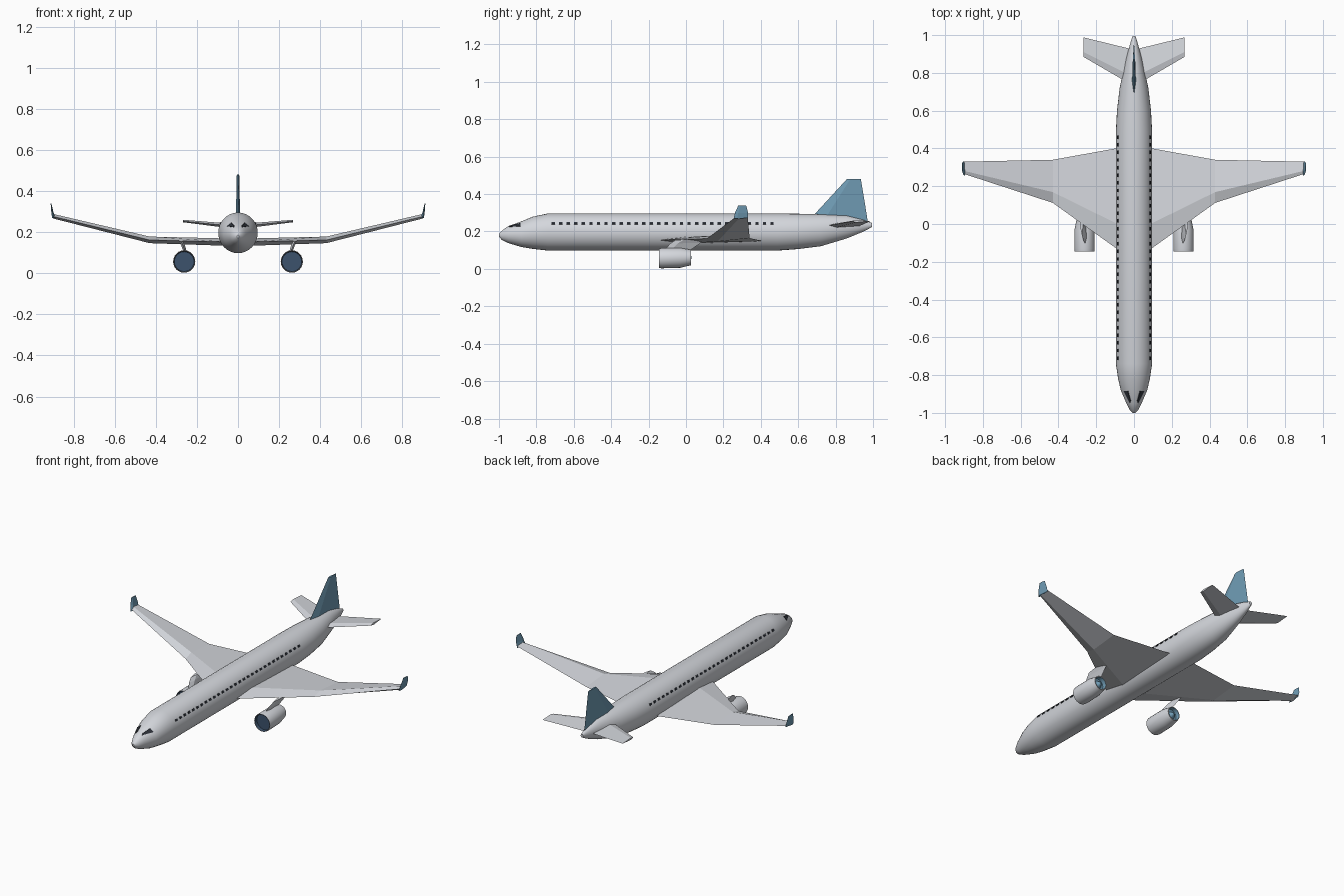
import bpy, bmesh, math
from mathutils import Vector

cube = bpy.data.objects.get("Cube")
if cube:
    bpy.data.objects.remove(cube, do_unlink=True)


def material(name, rgb):
    m = bpy.data.materials.new(name)
    m.use_nodes = True
    col = (*rgb, 1)
    m.diffuse_color = col
    bsdf = next(n for n in m.node_tree.nodes if n.type == 'BSDF_PRINCIPLED')
    bsdf.inputs["Base Color"].default_value = col
    bsdf.inputs["Roughness"].default_value = 0.6
    return m


grey = material("pale_grey", (0.66, 0.68, 0.72))
blue = material("tail_blue", (0.16, 0.33, 0.46))
navy = material("intake_navy", (0.045, 0.085, 0.15))
dark = material("window_dark", (0.025, 0.03, 0.04))


def build(name, bm, mats, mirror=False, smooth=False):
    bmesh.ops.recalc_face_normals(bm, faces=bm.faces)
    me = bpy.data.meshes.new(name)
    bm.to_mesh(me)
    bm.free()
    ob = bpy.data.objects.new(name, me)
    bpy.context.scene.collection.objects.link(ob)
    for m in mats:
        me.materials.append(m)
    if mirror:
        ob.modifiers.new("Mirror", 'MIRROR').use_clip = True
    if smooth:
        bpy.ops.object.select_all(action='DESELECT')
        ob.select_set(True)
        bpy.context.view_layer.objects.active = ob
        bpy.ops.object.shade_smooth_by_angle(angle=math.radians(25))
    return ob


def loft(bm, rings, slots=None, caps=True):
    """Skin a list of point rings; slots gives the material of each band."""
    vs = [[bm.verts.new(p) for p in r] for r in rings]
    n = len(vs[0])
    for k, (a, b) in enumerate(zip(vs, vs[1:])):
        for i in range(n):
            j = (i + 1) % n
            f = bm.faces.new((a[i], a[j], b[j], b[i]))
            f.material_index = slots[k] if slots else 0
    if caps:
        for k, ring in ((0, vs[0]), (-1, vs[-1])):
            bm.faces.new(ring).material_index = slots[k] if slots else 0
    return bm


def ellipse(x, y, z, rx, rz, n):
    return [(x + rx * math.cos(t), y, z + rz * math.sin(t))
            for t in (2 * math.pi * i / n for i in range(n))]


def foil(lead, trail, half, axis):
    """Four-sided wing section with its ridge near the leading edge."""
    a, b, up = Vector(lead), Vector(trail), Vector(axis) * half
    ridge = a.lerp(b, 0.25)
    return [a, ridge + up, b, ridge - up]


# Fuselage stations: y, bottom z, top z, half width
stations = [
    (-1.0, 0.172, 0.186, 0.006), (-0.985, 0.155, 0.204, 0.022),
    (-0.95, 0.138, 0.229, 0.040), (-0.88, 0.117, 0.254, 0.070),
    (-0.82, 0.107, 0.279, 0.084), (-0.74, 0.098, 0.296, 0.096),
    (0.49, 0.098, 0.296, 0.096), (0.6, 0.106, 0.295, 0.090),
    (0.72, 0.121, 0.292, 0.076), (0.86, 0.163, 0.285, 0.046),
    (0.95, 0.200, 0.262, 0.022), (0.995, 0.224, 0.245, 0.008)]
bm = bmesh.new()
loft(bm, [ellipse(0, y, (lo + hi) / 2, w, (hi - lo) / 2, 32)
          for y, lo, hi, w in stations])
build("fuselage", bm, [grey], smooth=True)


def skin(y, z, lift=0.003):
    """Point just outside the fuselage's left side at a given y and z."""
    for s, t in zip(stations, stations[1:]):
        if s[0] <= y <= t[0]:
            f = (y - s[0]) / (t[0] - s[0])
            _, lo, hi, w = (p + (q - p) * f for p, q in zip(s, t))
            r = (hi - lo) / 2
            h = min(1, abs(z - (lo + hi) / 2) / r)
            return (w * math.sqrt(1 - h * h) + lift, y, z + lift / 2)


def pane(bm, corners):
    outer = [bm.verts.new(skin(y, z)) for y, z in corners]
    inner = [bm.verts.new(skin(y, z, -0.003)) for y, z in corners]
    bm.faces.new(outer)
    bm.faces.new(inner[::-1])
    for i in range(4):
        j = (i + 1) % 4
        bm.faces.new((outer[i], inner[i], inner[j], outer[j]))


# Cabin window row
bm = bmesh.new()
count = 30
for i in range(count):
    y = -0.71 + 1.17 * i / (count - 1)
    pane(bm, [(y - 0.009, 0.238), (y + 0.009, 0.238),
              (y + 0.009, 0.249), (y - 0.009, 0.249)])
build("cabin_windows", bm, [dark], mirror=True)

# Cockpit windows
bm = bmesh.new()
pane(bm, [(-0.947, 0.224), (-0.885, 0.228), (-0.885, 0.245), (-0.935, 0.231)])
build("cockpit_windows", bm, [dark], mirror=True)

# Main wings
Z, X = (0, 0, 1), (1, 0, 0)
bm = bmesh.new()
loft(bm, [foil((0.03, -0.175, 0.152), (0.03, 0.412, 0.148), 0.018, Z),
          foil((0.43, 0.112, 0.162), (0.43, 0.34, 0.165), 0.016, Z),
          foil((0.9, 0.265, 0.277), (0.9, 0.33, 0.281), 0.011, Z)])
build("wings", bm, [grey], mirror=True)

# Upturned wing tips
bm = bmesh.new()
loft(bm, [foil((0.897, 0.254, 0.268), (0.897, 0.332, 0.272), 0.008, X),
          foil((0.904, 0.262, 0.300), (0.904, 0.332, 0.300), 0.005, X),
          foil((0.910, 0.280, 0.340), (0.910, 0.322, 0.338), 0.002, X)])
build("winglets", bm, [blue], mirror=True)

# Horizontal tail
bm = bmesh.new()
loft(bm, [foil((0.01, 0.735, 0.228), (0.01, 0.925, 0.228), 0.012, Z),
          foil((0.268, 0.885, 0.254), (0.268, 0.988, 0.256), 0.006, Z)])
build("tailplanes", bm, [grey], mirror=True)

# Vertical fin
bm = bmesh.new()
loft(bm, [foil((0, 0.66, 0.265), (0, 0.972, 0.25), 0.010, X),
          foil((0, 0.69, 0.295), (0, 0.967, 0.285), 0.010, X),
          foil((0, 0.86, 0.48), (0, 0.935, 0.48), 0.006, X)])
build("tail_fin", bm, [blue])

# Engines: profile of y, radius, and material slot of the band that follows
profile = [(-0.125, 0.012, 2), (-0.125, 0.048, 2), (-0.143, 0.050, 0),
           (-0.145, 0.052, 0), (-0.130, 0.054, 0), (-0.03, 0.053, 0),
           (0.028, 0.041, 0), (0.028, 0.037, 1), (0.005, 0.035, 1),
           (0.005, 0.022, 1), (0.030, 0.006, 1)]
bm = bmesh.new()
loft(bm, [ellipse(0.262, y, 0.057 + 0.03 * max(0, y + 0.1), r, r, 24)
          for y, r, _ in profile], [s for _, _, s in profile[:-1]])
build("engines", bm, [grey, blue, navy], mirror=True, smooth=True)

# Engine pylons, leaning outwards up to the wing
bm = bmesh.new()
loft(bm, [foil((0.255, -0.115, 0.100), (0.255, 0.02, 0.098), 0.008, X),
          foil((0.268, -0.085, 0.135), (0.268, 0.08, 0.140), 0.009, X),
          foil((0.277, -0.055, 0.155), (0.277, 0.12, 0.160), 0.008, X)])
build("engine_pylons", bm, [grey], mirror=True)
